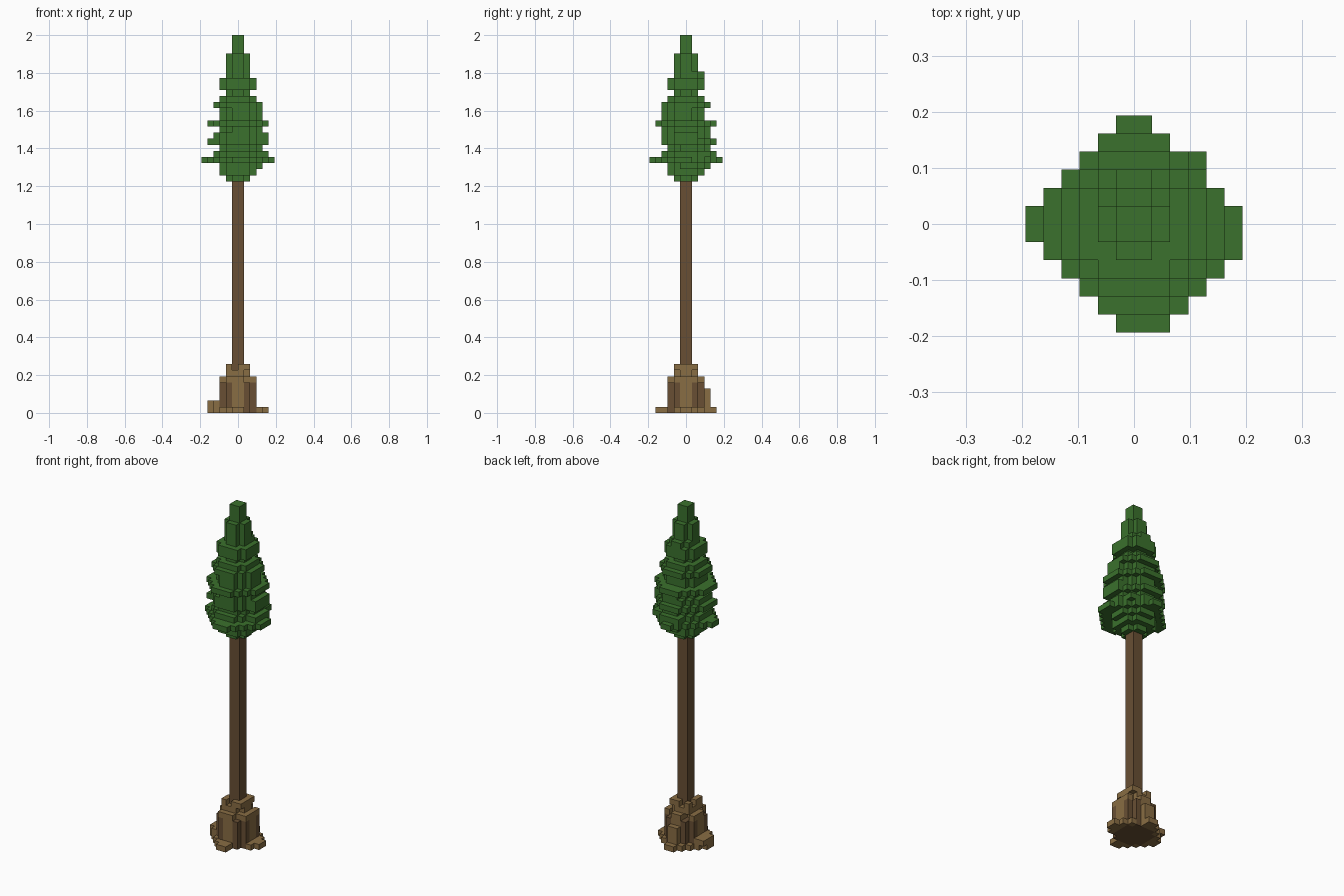
import bpy
import bmesh
import random
from mathutils import Vector

random.seed(4)
cube = bpy.data.objects.get("Cube")
if cube:
    bpy.data.objects.remove(cube)

TALL = 62
UNIT = 2 / TALL
FLARE_TOP = 5
CROWN_BASE = 38


def material(name, colour):
    mat = bpy.data.materials.new(name)
    mat.use_nodes = True
    rgba = (*colour, 1)
    mat.diffuse_color = rgba
    mat.node_tree.nodes["Principled BSDF"].inputs["Base Color"].default_value = rgba
    return mat


def steps(n):
    """Distance of a cell from the trunk axis, counted from one."""
    return n + 1 if n >= 0 else -n


def layer(left, right, front, back, power):
    """Stepped diamond of cells with its own reach on each side."""
    for x in range(-left, right):
        for y in range(-front, back):
            i, j = steps(x), steps(y)
            a = right if x >= 0 else left
            b = back if y >= 0 else front
            if ((i - 1) / a) ** power + ((j - 1) / b) ** power < 0.999:
                yield x, y, i, j


def tiers(*sides):
    return [tuple(map(int, reach)) for reach in zip(*sides)]


# Trunk: square post from the ground into the crown
trunk = {(x, y, z) for x in (-1, 0) for y in (-1, 0) for z in range(CROWN_BASE + 2)}

# Dark flare around the foot, then pale roots over it
flare, roots = set(), set()
root_tiers = tiers("55333322", "53333322", "53333322", "54443322")
for z, reach in enumerate(root_tiers):
    for x, y, i, j in layer(*reach, 1.15 if z else 1):
        cell = (x, y, z)
        if cell in trunk:
            continue
        inner = max(i, j) <= 3 and i + j <= 5
        axis_root = z and min(i, j) == 1 and max(i, j) == 3
        if inner and z < FLARE_TOP and not axis_root:
            flare.add(cell)
        elif min(i, j) == 1 and z < 7 or random.random() < (0.75 if z < 2 else 0.6):
            roots.add(cell)

# Crown: shaggy tiers that narrow to a square tip
foliage = set()
crown_tiers = tiers("236" [0:2] + "36435" + "43533" + "43233" + "2222111",
                    "23" + "46545" + "54544" + "43233" + "2222111",
                    "23" + "36434" + "44544" + "43233" + "2222111",
                    "23" + "46545" + "44533" + "43233" + "3222111")
for level, reach in enumerate(crown_tiers):
    z = CROWN_BASE + level
    widest = min(reach) == 6
    power = 1.15 if sum(reach) > 9 else 1
    for x, y, i, j in layer(*reach, 1.3 if widest else power):
        if i + j <= 7 + (widest and x >= 0 > y):
            foliage.add((x, y, z))
foliage.add((3, 3, CROWN_BASE + 4))
foliage -= trunk

everything = trunk | flare | roots | foliage


def build(name, cells, mat):
    """Skin a set of cells, leaving out faces buried in the tree."""
    bm = bmesh.new()
    for cell in sorted(cells):
        for axis in range(3):
            for side in (0, 1):
                near = list(cell)
                near[axis] += 2 * side - 1
                if tuple(near) in everything:
                    continue
                u, v = (axis + 1) % 3, (axis + 2) % 3
                ring = []
                for du, dv in ((0, 0), (1, 0), (1, 1), (0, 1)):
                    p = Vector(cell)
                    p[axis] += side
                    p[u] += du
                    p[v] += dv
                    ring.append(bm.verts.new(p * UNIT))
                bm.faces.new(ring if side else ring[::-1])
    bmesh.ops.remove_doubles(bm, verts=bm.verts, dist=UNIT / 100)
    bmesh.ops.dissolve_limit(bm, angle_limit=0.01, verts=bm.verts, edges=bm.edges)
    mesh = bpy.data.meshes.new(name)
    bm.to_mesh(mesh)
    bm.free()
    mesh.materials.append(mat)
    obj = bpy.data.objects.new(name, mesh)
    bpy.context.collection.objects.link(obj)


bark = material("dark bark", (0.138, 0.078, 0.034))
root_wood = material("pale root wood", (0.25, 0.153, 0.057))
needles = material("needle green", (0.043, 0.165, 0.026))

build("trunk", trunk, bark)
build("trunk_flare", flare, bark)
build("roots", roots, root_wood)
build("foliage", foliage, needles)
